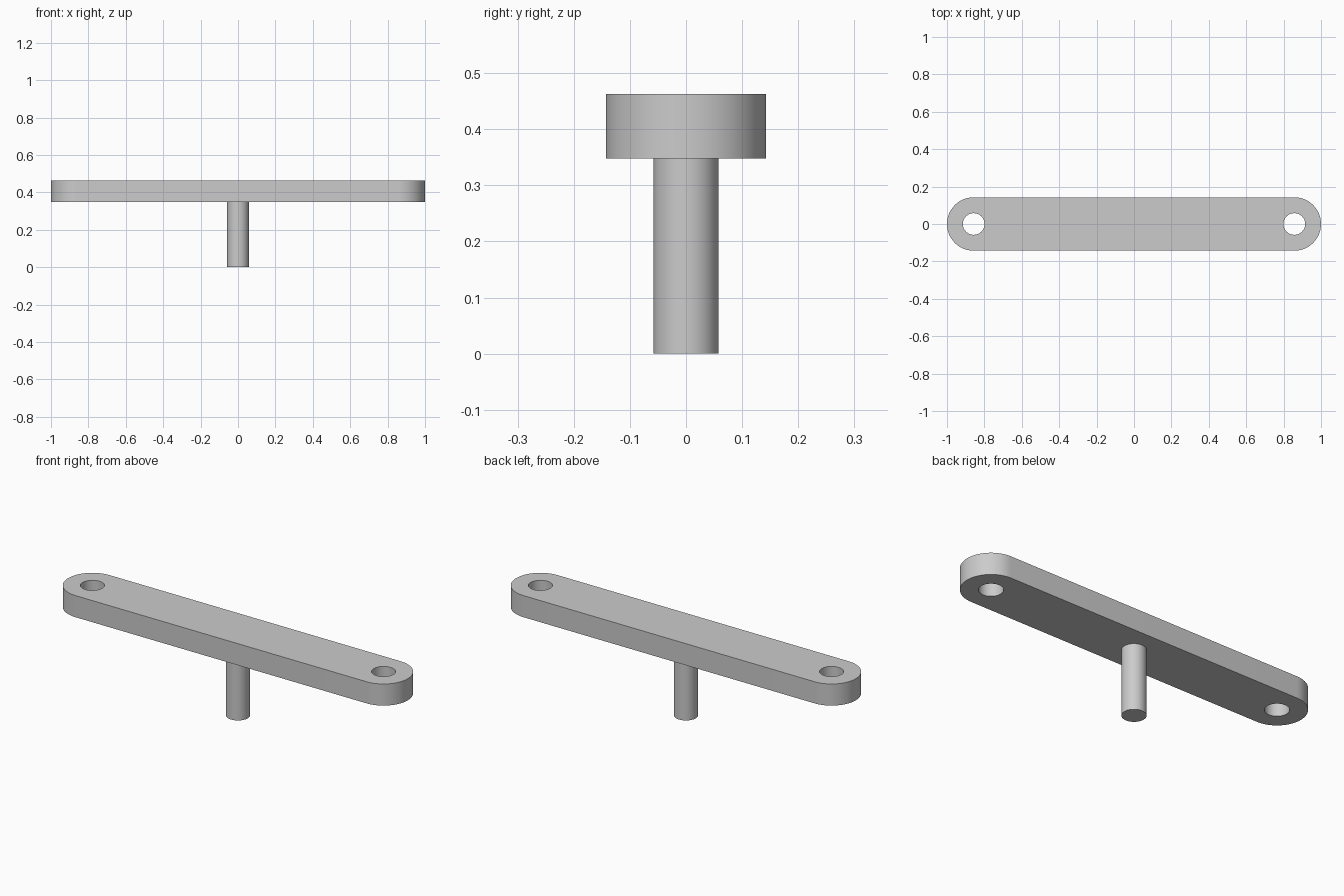
import bpy
import bmesh
import math

if "Cube" in bpy.data.objects:
    bpy.data.objects.remove(bpy.data.objects["Cube"], do_unlink=True)

END_X = 6 / 7          # centres of the rounded ends and holes
HALF_WIDTH = 1 / 7
HOLE_R = 0.058
PLATE_BOTTOM, PLATE_TOP = 0.348, 0.463
STEPS = 32             # segments per half circle

grey = bpy.data.materials.new("plain grey")
grey.use_nodes = True
colour = (0.6, 0.6, 0.6, 1)
grey.diffuse_color = colour
grey.node_tree.nodes["Principled BSDF"].inputs["Base Color"].default_value = colour


def finish(obj):
    """Give the part its material and smooth its round sides."""
    obj.data.materials.append(grey)
    bpy.ops.object.select_all(action="DESELECT")
    obj.select_set(True)
    bpy.context.view_layer.objects.active = obj
    for mod in list(obj.modifiers):
        bpy.ops.object.modifier_apply(modifier=mod.name)
    bpy.ops.object.shade_smooth_by_angle(angle=math.radians(30))


def arc(cx, radius, start, sweep, count):
    """Points along an arc in the plate's bottom plane."""
    angles = [start + sweep * i / STEPS for i in range(count)]
    return [(cx + radius * math.cos(a), radius * math.sin(a), PLATE_BOTTOM)
            for a in angles]


# Link plate: stadium outline with a hole at each end, thickened upward
outline = (arc(END_X, HALF_WIDTH, -math.pi / 2, math.pi, STEPS + 1)
           + arc(-END_X, HALF_WIDTH, math.pi / 2, math.pi, STEPS + 1))
holes = [arc(x, HOLE_R, 0, math.tau, STEPS) for x in (-END_X, END_X)]

bm = bmesh.new()
edges = []
for loop in [outline] + holes:
    verts = [bm.verts.new(p) for p in loop]
    edges += [bm.edges.new((verts[i - 1], verts[i])) for i in range(len(verts))]
bmesh.ops.triangle_fill(bm, edges=edges, use_beauty=True, normal=(0, 0, 1))
bm.normal_update()
for face in bm.faces:
    if face.normal.z < 0:
        face.normal_flip()
mesh = bpy.data.meshes.new("link_plate")
bm.to_mesh(mesh)
bm.free()
plate = bpy.data.objects.new("link_plate", mesh)
bpy.context.collection.objects.link(plate)
thicken = plate.modifiers.new("thickness", "SOLIDIFY")
thicken.thickness = PLATE_TOP - PLATE_BOTTOM
thicken.offset = 1
finish(plate)

# Centre pin hanging under the plate
bpy.ops.mesh.primitive_cylinder_add(vertices=2 * STEPS, radius=HOLE_R,
                                    depth=PLATE_BOTTOM,
                                    location=(0, 0, PLATE_BOTTOM / 2))
pin = bpy.context.object
pin.name = "centre_pin"
finish(pin)
